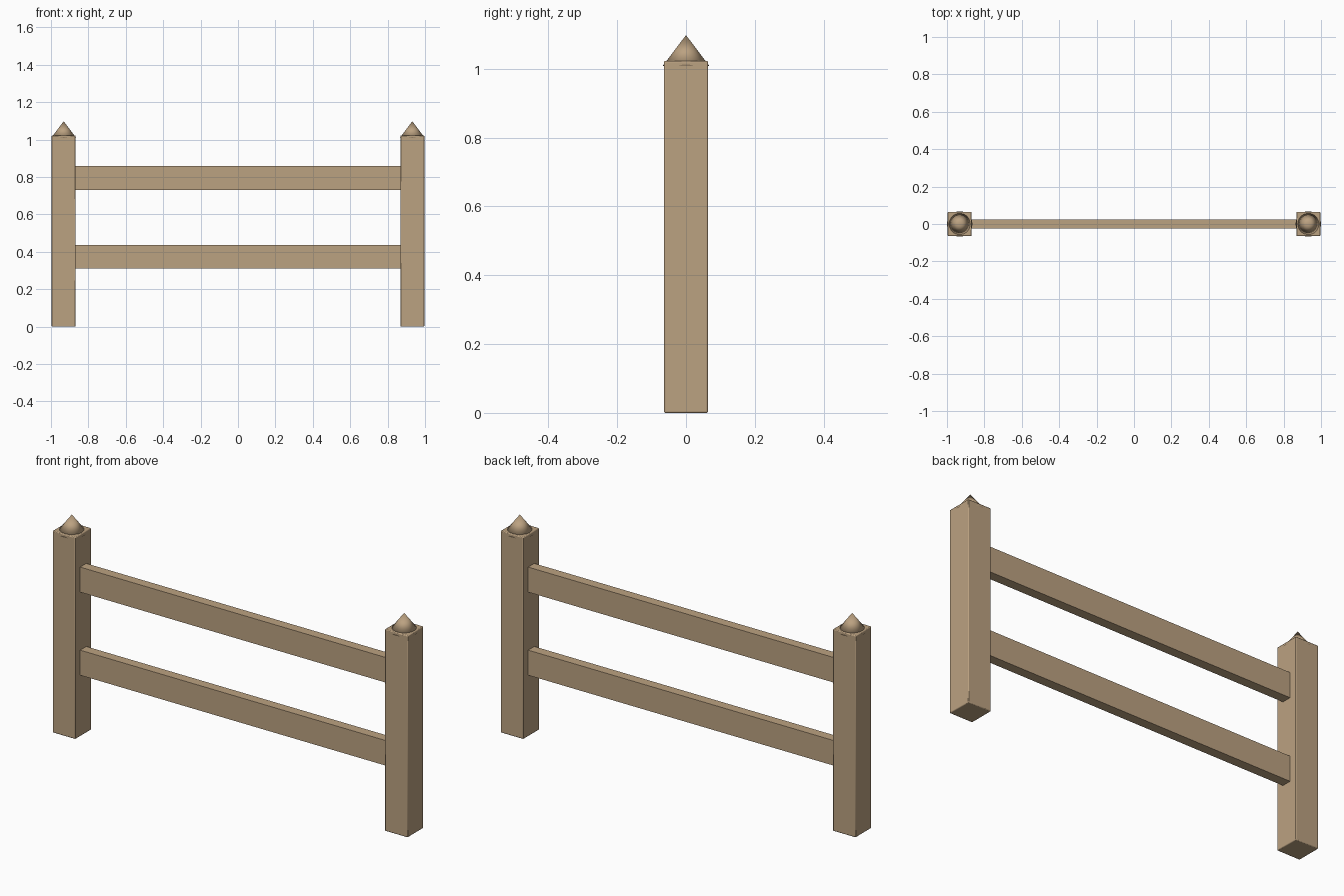
import bpy
import math

cube = bpy.data.objects.get("Cube")
if cube:
    bpy.data.objects.remove(cube, do_unlink=True)

wood = bpy.data.materials.new("light_wood")
wood.use_nodes = True
TAN = (0.50, 0.36, 0.22, 1.0)
wood.diffuse_color = TAN
wood.node_tree.nodes["Principled BSDF"].inputs["Base Color"].default_value = TAN

POST_X = 0.932
POST_HALF = 0.064
POST_TOP = 1.023


def box(name, x, z_low, z_high, width, depth):
    bpy.ops.mesh.primitive_cube_add(size=1, location=(x, 0, (z_low + z_high) / 2))
    part = bpy.context.object
    part.name = name
    part.scale = (width, depth, z_high - z_low)
    bpy.ops.object.transform_apply(location=False, rotation=False, scale=True)
    part.data.materials.append(wood)
    return part


# Square posts with softened edges, each topped by a pointed cap sunk into it
for side, sign in (("left", 1), ("right", -1)):
    post = box(side + "_post", sign * POST_X, 0, POST_TOP, 2 * POST_HALF, 2 * POST_HALF)
    bevel = post.modifiers.new("soft_edges", "BEVEL")
    bevel.width = 0.004
    bevel.segments = 2
    bpy.ops.object.shade_smooth_by_angle(angle=math.radians(30))

    base, tip = 1.008, 1.098
    bpy.ops.mesh.primitive_cone_add(vertices=32, radius1=0.068, radius2=0,
                                    depth=tip - base,
                                    location=(sign * POST_X, 0, (base + tip) / 2))
    cap = bpy.context.object
    cap.name = side + "_post_cap"
    cap.data.materials.append(wood)
    bpy.ops.object.shade_smooth()

# Horizontal rails between the posts
rail_length = 2 * (POST_X - POST_HALF) + 0.01
for name, low, high in (("lower_rail", 0.31, 0.437), ("upper_rail", 0.731, 0.858)):
    box(name, 0, low, high, rail_length, 0.049)
